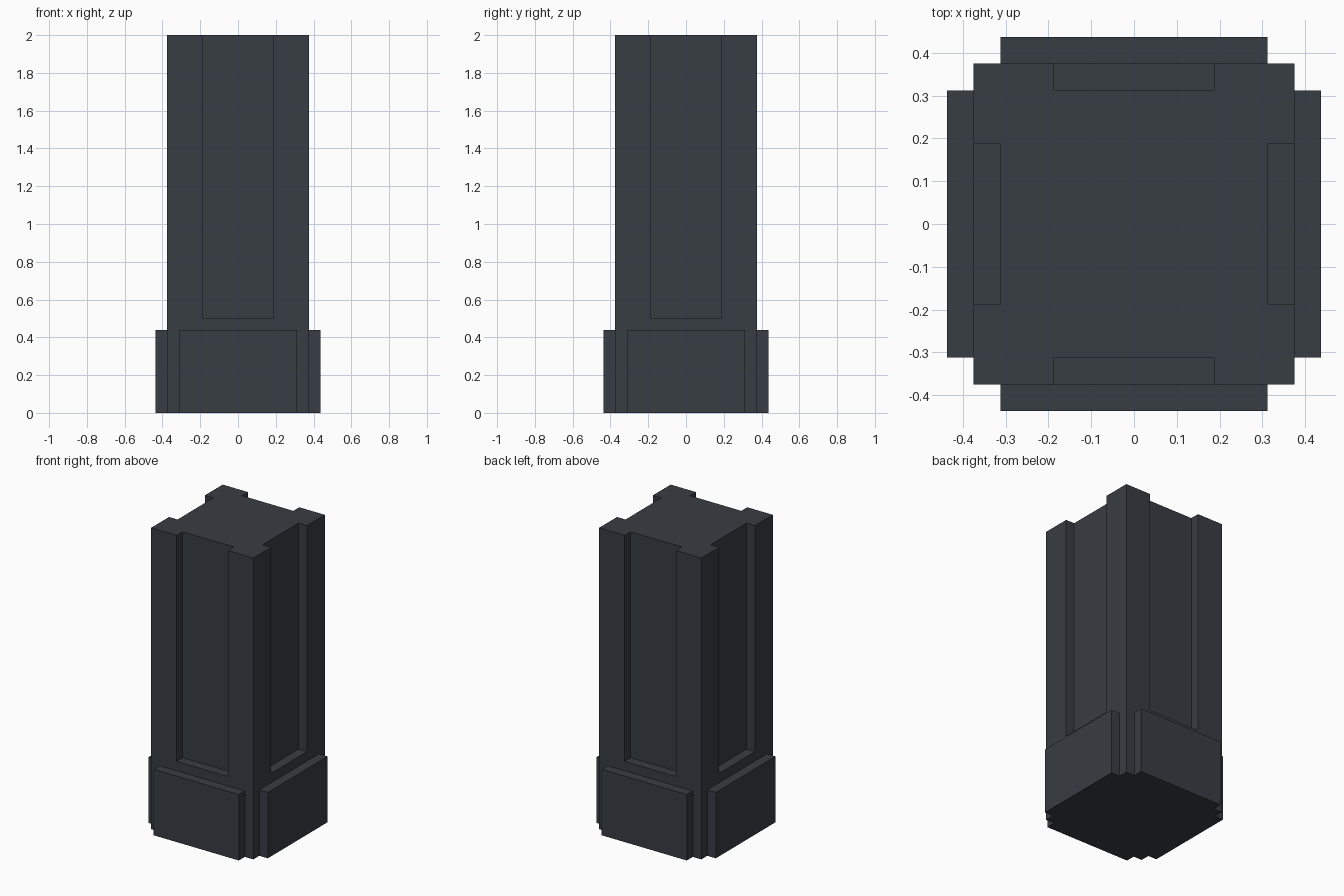
import bpy
import bmesh
import math
from mathutils import Matrix, Vector

if "Cube" in bpy.data.objects:
    bpy.data.objects.remove(bpy.data.objects["Cube"], do_unlink=True)

HALF, DEPTH, HEIGHT = 0.375, 0.0625, 2.0      # shaft half width, relief depth, height
GROOVE, SILL = 0.1875, 0.5                    # recess half width and bottom height
PANEL, PANEL_TOP = 0.3125, 0.4375             # base panel half width and height

slate = bpy.data.materials.new("dark_slate")
slate.use_nodes = True
colour = (0.039, 0.047, 0.056, 1)
slate.diffuse_color = colour
bsdf = slate.node_tree.nodes["Principled BSDF"]
bsdf.inputs["Base Color"].default_value = colour
bsdf.inputs["Roughness"].default_value = 0.8


def finish(bm, name):
    bmesh.ops.remove_doubles(bm, verts=bm.verts, dist=1e-5)
    bmesh.ops.recalc_face_normals(bm, faces=bm.faces)
    mesh = bpy.data.meshes.new(name)
    bm.to_mesh(mesh)
    bm.free()
    mesh.materials.append(slate)
    obj = bpy.data.objects.new(name, mesh)
    bpy.context.collection.objects.link(obj)
    return obj


def add_face(bm, points, turn=Matrix.Identity(3)):
    bm.faces.new([bm.verts.new(turn @ Vector(p)) for p in points])


# Square shaft with a recess in each side, open at the top
bm = bmesh.new()
outer, inner = -HALF, -HALF + DEPTH
top, bottom = [], []
for i in range(4):
    turn = Matrix.Rotation(i * math.pi / 2, 3, 'Z')
    # Outer wall, U-shaped around the recess
    wall = [(-HALF, 0), (HALF, 0), (HALF, HEIGHT), (GROOVE, HEIGHT),
            (GROOVE, SILL), (-GROOVE, SILL), (-GROOVE, HEIGHT), (-HALF, HEIGHT)]
    add_face(bm, [(x, outer, z) for x, z in wall], turn)
    # Recess back, sill and two reveals
    add_face(bm, [(-GROOVE, inner, SILL), (GROOVE, inner, SILL),
                  (GROOVE, inner, HEIGHT), (-GROOVE, inner, HEIGHT)], turn)
    add_face(bm, [(-GROOVE, outer, SILL), (GROOVE, outer, SILL),
                  (GROOVE, inner, SILL), (-GROOVE, inner, SILL)], turn)
    for x in (-GROOVE, GROOVE):
        add_face(bm, [(x, outer, SILL), (x, inner, SILL),
                      (x, inner, HEIGHT), (x, outer, HEIGHT)], turn)
    # Outline of the end caps
    bottom.append(turn @ Vector((-HALF, outer, 0)))
    top += [turn @ Vector((x, y, HEIGHT)) for x, y in
            ((-HALF, outer), (-GROOVE, outer), (-GROOVE, inner),
             (GROOVE, inner), (GROOVE, outer))]
add_face(bm, top)
add_face(bm, bottom)
finish(bm, "shaft")

# Raised panel at the foot of each side
for i, side in enumerate(("front", "left", "back", "right")):
    bm = bmesh.new()
    bmesh.ops.create_cube(bm, size=1)
    bmesh.ops.scale(bm, verts=bm.verts, vec=(2 * PANEL, DEPTH, PANEL_TOP))
    bmesh.ops.translate(bm, verts=bm.verts,
                        vec=(0, -HALF - DEPTH / 2, PANEL_TOP / 2))
    bmesh.ops.rotate(bm, verts=bm.verts, cent=(0, 0, 0),
                     matrix=Matrix.Rotation(i * math.pi / 2, 3, 'Z'))
    finish(bm, side + "_base_panel")
